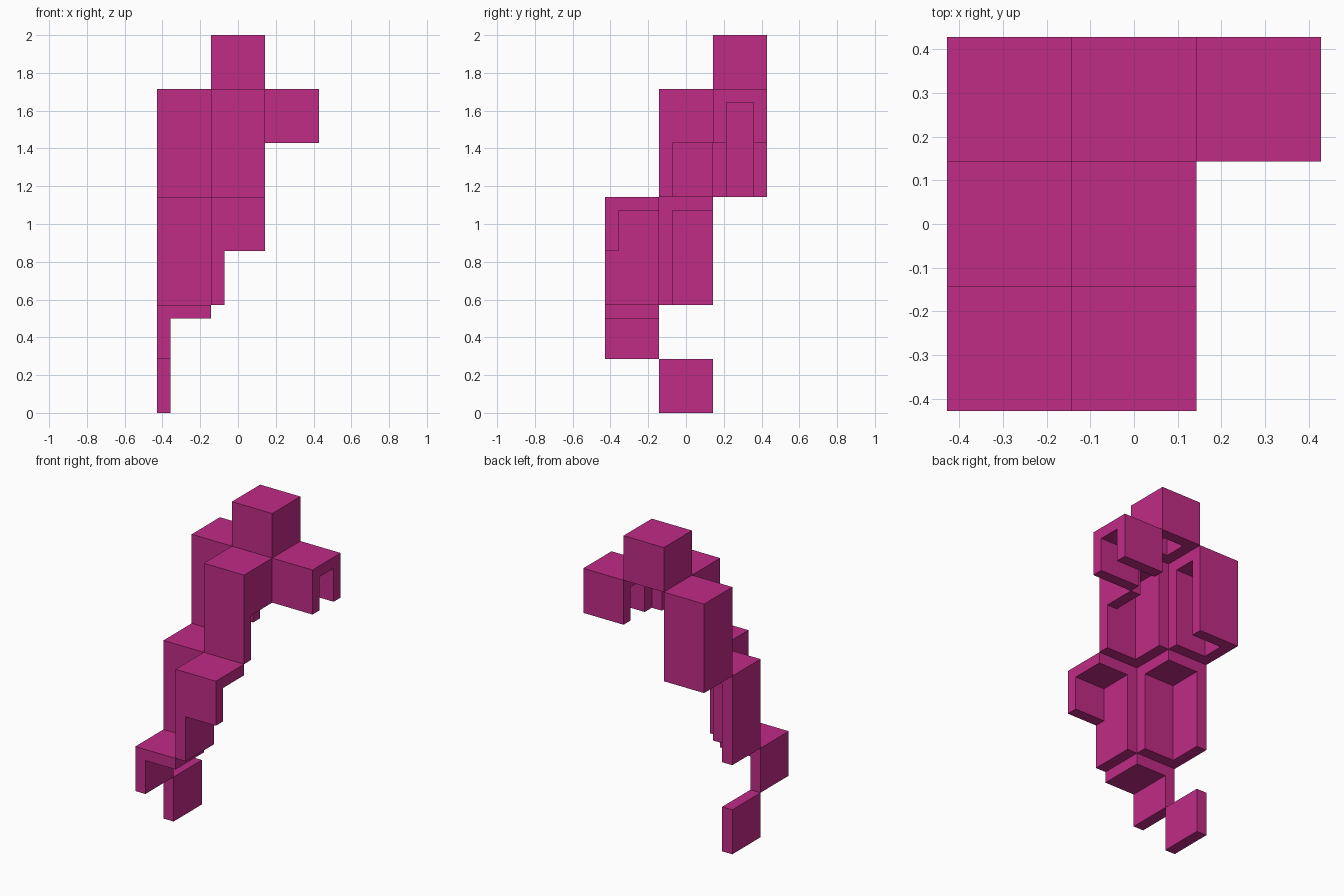
import bpy
import bmesh
from mathutils import Vector

cube = bpy.data.objects.get("Cube")
if cube:
    bpy.data.objects.remove(cube, do_unlink=True)

Q = 1 / 14  # wall thickness; every block is four walls wide

magenta = bpy.data.materials.new("magenta")
magenta.use_nodes = True
COLOUR = (0.53, 0.025, 0.24, 1)
magenta.diffuse_color = COLOUR
magenta.node_tree.nodes["Principled BSDF"].inputs["Base Color"].default_value = COLOUR


def box(name, lo, hi):
    """Axis-aligned box between two corners given in wall units."""
    lo, hi = Vector(lo) * Q, Vector(hi) * Q
    bm = bmesh.new()
    bmesh.ops.create_cube(bm, size=1)
    bmesh.ops.scale(bm, vec=hi - lo, verts=bm.verts)
    bmesh.ops.translate(bm, vec=(lo + hi) / 2, verts=bm.verts)
    mesh = bpy.data.meshes.new(name)
    bm.to_mesh(mesh)
    bm.free()
    mesh.materials.append(magenta)
    obj = bpy.data.objects.new(name, mesh)
    bpy.context.collection.objects.link(obj)
    return obj


def shell(name, lo, hi, *cavities):
    """Box hollowed out by one or more box-shaped cavities."""
    obj = box(name, lo, hi)
    cutters = []
    for cavity in cavities:
        cutter = box(name + "_cutter", *cavity)
        cutter.hide_render = True
        mod = obj.modifiers.new("hollow", 'BOOLEAN')
        mod.operation = 'DIFFERENCE'
        mod.solver = 'EXACT'
        mod.object = cutter
        cutters.append(cutter)
    if cutters:
        # Bake the cavities, then drop the helpers
        bpy.context.view_layer.update()
        graph = bpy.context.evaluated_depsgraph_get()
        baked = bpy.data.meshes.new_from_object(obj.evaluated_get(graph))
        obj.modifiers.clear()
        obj.data = baked
        for cutter in cutters:
            bpy.data.objects.remove(cutter, do_unlink=True)
    return obj


# Top cap, open underneath
shell("top_cap", (-2, 2, 24), (2, 6, 28), ((-1, 3, 23), (1, 5, 27)))

# Upper tier: short arch, tall side shell, tall front shell
shell("left_arch", (2, 2, 20), (6, 6, 24), ((1, 3, 19), (7, 5, 23)))
shell("right_upper_shell", (-6, 2, 16), (-2, 6, 24), ((-5, 3, 15), (-1, 5, 23)))
shell("front_upper_shell", (-2, -2, 16), (2, 2, 24),
      ((-1, -1, 15), (1, 3, 23)),
      ((-1, -1, 14), (3, 4, 20)))

# Middle tier: two tall shells open to the back and left
shell("right_middle_shell", (-6, -2, 8), (-2, 2, 16), ((-5, -1, 7), (-1, 3, 15)))
shell("front_middle_shell", (-2, -6, 8), (2, -2, 16),
      ((-1, -5, 7), (3, -1, 15)),
      ((-1, -7, 6), (4, -4, 12)))

# Lower tier: roof with one side wall, and the foot plate
shell("lower_bracket", (-6, -6, 4), (-2, -2, 8), ((-5, -7, 3), (-1, -1, 7)))
shell("foot_plate", (-6, -2, 0), (-5, 2, 4))
